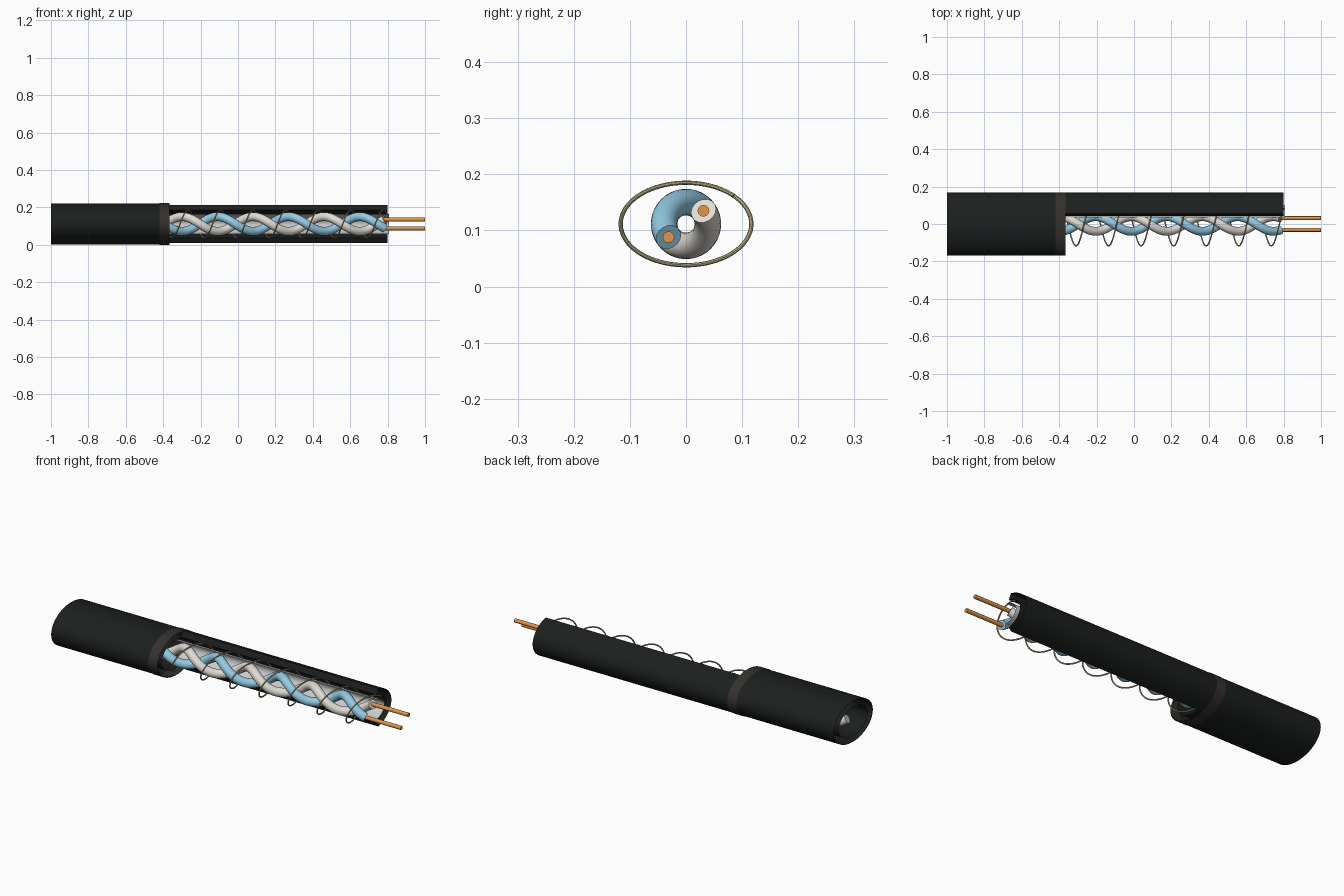
import bpy, bmesh
from math import sin, cos, radians, pi

if "Cube" in bpy.data.objects:
    bpy.data.objects.remove(bpy.data.objects["Cube"])

ZC = 0.1115  # height of the cable axis


def material(name, col):
    m = bpy.data.materials.new(name)
    m.diffuse_color = (*col, 1)
    m.use_nodes = True
    m.node_tree.nodes["Principled BSDF"].inputs["Base Color"].default_value = m.diffuse_color
    return m


BLACK = material("black_rubber", (0.012, 0.014, 0.014))
BROWN = material("dark_band", (0.035, 0.03, 0.027))
FOIL = material("light_foil", (0.6, 0.61, 0.61))
WHITE = material("cream_insulation", (0.75, 0.71, 0.66))
BLUE = material("blue_insulation", (0.3, 0.6, 0.78))
COPPER = material("copper", (0.75, 0.3, 0.07))
TAN = material("tan_wire", (0.5, 0.44, 0.25))


def smooth(ob):
    bpy.ops.object.select_all(action='DESELECT')
    ob.select_set(True)
    bpy.context.view_layer.objects.active = ob
    bpy.ops.object.shade_smooth_by_angle(angle=radians(35))


def arc(ry, rz, a0, a1, n):
    return [(ry * cos(a0 + (a1 - a0) * i / n), ZC + rz * sin(a0 + (a1 - a0) * i / n))
            for i in range(n + 1)]


def sleeve(name, x0, x1, outer, inner, mat, half=180):
    """Open-ended elliptical sleeve; half < 180 leaves a slot along the front."""
    a = radians(half)
    out = arc(*outer, -a, a, 96)
    inn = arc(*inner, a, -a, 96)
    loops = [out[:-1], inn[:-1]] if half == 180 else [out + inn]
    bm = bmesh.new()
    for pts in loops:
        r0 = [bm.verts.new((x0, y, z)) for y, z in pts]
        r1 = [bm.verts.new((x1, y, z)) for y, z in pts]
        for i in range(len(pts)):
            j = (i + 1) % len(pts)
            bm.faces.new((r0[i], r0[j], r1[j], r1[i]))
    me = bpy.data.meshes.new(name)
    bm.to_mesh(me)
    bm.free()
    me.materials.append(mat)
    ob = bpy.data.objects.new(name, me)
    bpy.context.collection.objects.link(ob)
    smooth(ob)


def rod(name, pts, radius, mat, res=4):
    """Round rod swept along points."""
    cu = bpy.data.curves.new(name, 'CURVE')
    cu.dimensions = '3D'
    cu.bevel_depth = radius
    cu.bevel_resolution = res
    cu.use_fill_caps = True
    sp = cu.splines.new('POLY')
    sp.points.add(len(pts) - 1)
    for p, co in zip(sp.points, pts):
        p.co = (*co, 1)
    cu.materials.append(mat)
    ob = bpy.data.objects.new(name, cu)
    bpy.context.collection.objects.link(ob)
    bpy.ops.object.select_all(action='DESELECT')
    ob.select_set(True)
    bpy.context.view_layer.objects.active = ob
    bpy.ops.object.convert(target='MESH')
    smooth(bpy.context.object)


def helix(x0, x1, xref, aref, pitch, ry, rz, n):
    pts = []
    for i in range(n + 1):
        x = x0 + (x1 - x0) * i / n
        a = aref + 2 * pi * (x - xref) / pitch
        pts.append((x, ry * cos(a), ZC + rz * sin(a)))
    return pts


# jacket: whole at the left, slotted open at the front to the right
sleeve("jacket", -1.0, -0.37, (0.168, 0.1095), (0.123, 0.0785), BLACK)
sleeve("cut_jacket", -0.37, 0.80, (0.168, 0.1095), (0.123, 0.0785), BLACK, 70)
sleeve("band", -0.42, -0.365, (0.1695, 0.1115), (0.165, 0.107), BROWN)

# foil liner behind the conductors
sleeve("foil_liner", -0.40, 0.806, (0.102, 0.058), (0.1, 0.056), FOIL, 70)

# spiral shield wire
rod("shield_wire", helix(-0.37, 0.80, -0.31, pi, -0.174, 0.1165, 0.0735, 400),
    0.0038, TAN, 2)

# twisted pair with bare copper ends
END = 0.785
for name, a, mat in (("white", radians(37), WHITE), ("blue", radians(217), BLUE)):
    rod(name + "_conductor", helix(-0.94, END, END, a, 0.38, 0.039, 0.039, 280),
        0.0235, mat, 6)
    y, z = 0.039 * cos(a), ZC + 0.039 * sin(a)
    rod(name + "_copper_end", [(END - 0.01, y, z), (1.0, y, z)], 0.0105, COPPER)
